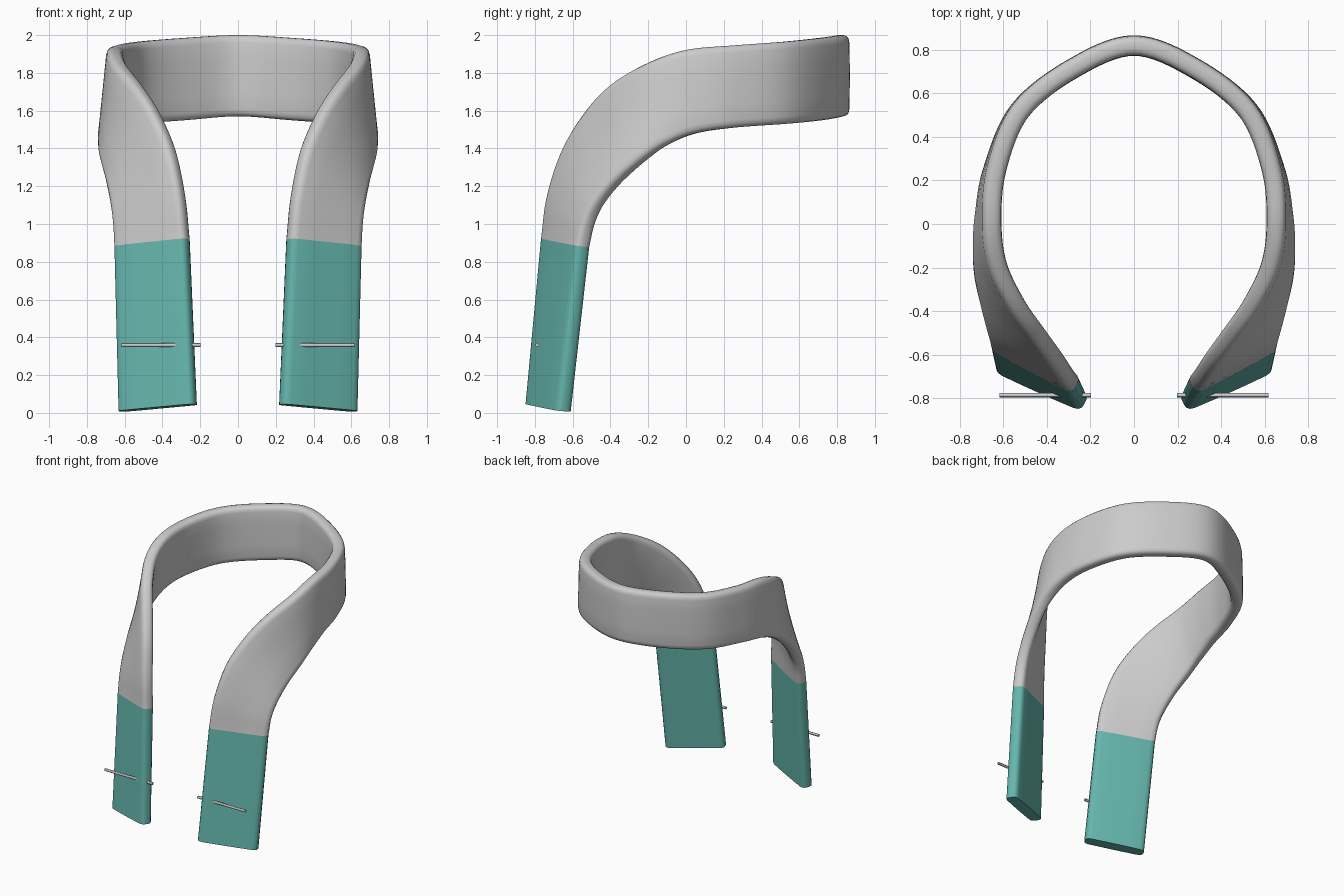
import bpy, bmesh
from mathutils import Vector as V

if "Cube" in bpy.data.objects:
    bpy.data.objects.remove(bpy.data.objects["Cube"])

# Upper/inner and lower/outer edge of the right half of the band, back to front
UP = [(0, .82, 2), (.28, .715, 1.985), (.52, .52, 1.965), (.63, .25, 1.945),
      (.65, 0, 1.92), (.62, -.2, 1.85), (.53, -.38, 1.74), (.435, -.51, 1.6),
      (.345, -.63, 1.4), (.29, -.71, 1.15), (.265, -.74, .92)]
LOW = [(0, .82, 1.57), (.28, .715, 1.55), (.53, .52, 1.53), (.65, .25, 1.51),
       (.69, .05, 1.48), (.705, -.1, 1.42), (.705, -.22, 1.34), (.68, -.36, 1.22),
       (.66, -.46, 1.1), (.65, -.51, 1.0), (.645, -.54, .88)]
UP_END, LOW_END = V((.225, -.82, .045)), V((.625, -.64, .008))
HALF_T = .045
# Cross-section: (position across the width, side of the thickness)
SOFT = [(0, -.3), (.012, -.65), (.04, -.9), (.09, -1), (.3, -1.04), (.5, -1.05)]
SOFT += [(1 - u, v) for u, v in SOFT[-2::-1]]
SECTION = SOFT + [(u, -v) for u, v in reversed(SOFT)]


def smooth_path(pts, n=8):
    p = [V(q) for q in pts]
    p = [V((-p[1].x, p[1].y, p[1].z))] + p + [2 * p[-1] - p[-2]]
    out = []
    for i in range(1, len(p) - 2):
        a, b, c, d = p[i - 1:i + 3]
        for k in range(n):
            t = k / n
            out.append(.5 * (2 * b + (c - a) * t + (2 * a - 5 * b + 4 * c - d) * t * t
                             + (3 * b - a - 3 * c + d) * t ** 3))
    return out + [p[-2]]


def mirrored(ob):
    m = ob.modifiers.new("mirror", 'MIRROR')
    m.use_axis[0] = True
    m.merge_threshold = .001


def ribbon(name, rings, cap):
    bm = bmesh.new()
    loops = [[bm.verts.new(co) for co in r] for r in rings]
    n = len(SECTION)
    for a, b in zip(loops, loops[1:]):
        for j in range(n):
            bm.faces.new((a[j], a[(j + 1) % n], b[(j + 1) % n], b[j]))
    if cap:
        bm.faces.new(loops[-1])
    bmesh.ops.recalc_face_normals(bm, faces=bm.faces)
    # make sure the outside faces outwards
    bm.faces.ensure_lookup_table()
    f = bm.faces[0]
    mid = sum(rings[0], V()) / n
    if f.normal.dot(f.calc_center_median() - mid) < 0:
        bmesh.ops.reverse_faces(bm, faces=bm.faces)
    me = bpy.data.meshes.new(name)
    bm.to_mesh(me)
    bm.free()
    ob = bpy.data.objects.new(name, me)
    bpy.context.collection.objects.link(ob)
    bpy.ops.object.select_all(action='DESELECT')
    bpy.context.view_layer.objects.active = ob
    ob.select_set(True)
    bpy.ops.object.shade_smooth_by_angle(angle=.7)
    mirrored(ob)
    return ob


# Sweep the section between both edges
up, low = smooth_path(UP), smooth_path(LOW)
mids = [(a + b) / 2 for a, b in zip(up, low)]
rings = []
for i, (a, b) in enumerate(zip(up, low)):
    t = mids[min(i + 1, len(mids) - 1)] - mids[max(i - 1, 0)]
    if i == 0:
        t = V((1, 0, 0))
    nrm = t.cross(b - a).normalized()
    rings.append([a.lerp(b, u) + nrm * HALF_T * v for u, v in SECTION])
nrm = (UP_END - up[-1]).cross(LOW_END - UP_END).normalized()
end = [UP_END.lerp(LOW_END, u) + nrm * HALF_T * v for u, v in SECTION]

# Neck band
ribbon("neck_band", rings, False)

# Coloured hanging ends
ends = ribbon("hanging_ends", [rings[-1], end], True)
mat = bpy.data.materials.new("teal")
mat.diffuse_color = (.13, .47, .42, 1)
mat.use_nodes = True
mat.node_tree.nodes["Principled BSDF"].inputs["Base Color"].default_value = mat.diffuse_color
ends.data.materials.append(mat)

# Pins through the ends
bpy.ops.mesh.primitive_cylinder_add(vertices=12, radius=.01, depth=.42,
                                    location=(.408, -.787, .36), rotation=(0, 1.5708, 0))
pin = bpy.context.object
pin.name = "pins"
bpy.ops.object.transform_apply(location=True, rotation=True)
bpy.ops.object.shade_smooth_by_angle()
mirrored(pin)
